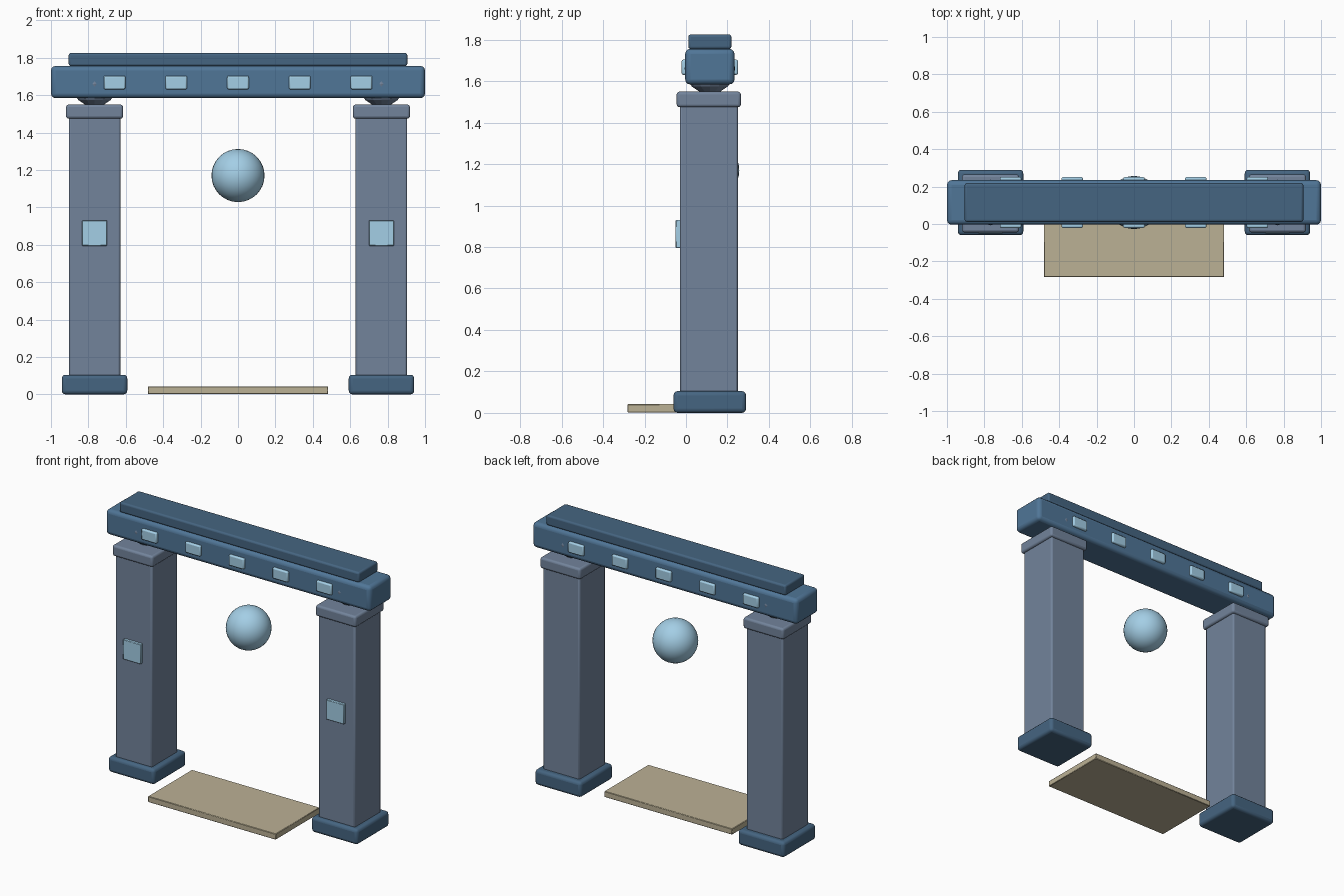
import bpy, math

if "Cube" in bpy.data.objects:
    bpy.data.objects.remove(bpy.data.objects["Cube"])


def material(name, rgb):
    m = bpy.data.materials.new(name)
    m.diffuse_color = (*rgb, 1)
    m.use_nodes = True
    m.node_tree.nodes["Principled BSDF"].inputs["Base Color"].default_value = m.diffuse_color
    return m


NAVY = material("dark_blue", (0.06, 0.13, 0.22))
BLUE = material("beam_blue", (0.08, 0.18, 0.31))
SLATE = material("slate", (0.17, 0.23, 0.33))
GLOW = material("light_blue", (0.37, 0.62, 0.79))
TAN = material("tan", (0.5, 0.44, 0.3))
YC = 0.115  # depth centre of the gate


def box(name, center, size, mat, bevel=0.0, segments=3):
    bpy.ops.mesh.primitive_cube_add(size=1, location=center)
    ob = bpy.context.object
    ob.name = name
    ob.scale = size
    bpy.ops.object.transform_apply(location=False, rotation=False, scale=True)
    ob.data.materials.append(mat)
    if bevel:
        mod = ob.modifiers.new("bevel", 'BEVEL')
        mod.width = bevel
        mod.segments = segments
        bpy.ops.object.shade_smooth_by_angle(angle=math.radians(35))
    return ob


def ball(name, center, radius, segments, rings, mat, smooth):
    bpy.ops.mesh.primitive_uv_sphere_add(segments=segments, ring_count=rings,
                                         radius=radius, location=center)
    ob = bpy.context.object
    ob.name = name
    ob.data.materials.append(mat)
    if smooth:
        bpy.ops.object.shade_smooth()
    return ob


# Two pillars, each with foot, shaft, capital, bearing ball and front panel
for side, s in (("left", -1), ("right", 1)):
    x = s * 0.767
    box(f"{side}_foot", (x, YC, 0.0525), (0.35, 0.35, 0.105), NAVY, 0.02)
    box(f"{side}_shaft", (x, YC - 0.005, 0.785), (0.275, 0.28, 1.40), SLATE, 0.01, 2)
    box(f"{side}_capital", (x, YC - 0.005, 1.512), (0.305, 0.31, 0.075), SLATE, 0.014)
    ball(f"{side}_bearing", (x, YC, 1.66), 0.122, 12, 8, SLATE, False)
    box(f"{side}_panel", (x, -0.035, 0.862), (0.135, 0.03, 0.135), GLOW, 0.003, 1)

# Lintel beam and its cap
box("beam", (0, YC, 1.67), (2.0, 0.238, 0.172), BLUE, 0.025)
box("beam_cap", (0, YC, 1.79), (1.81, 0.208, 0.07), NAVY, 0.012)

# Glowing studs on both faces of the beam
for face, y in (("front", -0.006), ("back", 0.236)):
    for i in range(5):
        box(f"{face}_stud_{i + 1}", (0.33 * (i - 2), y, 1.667),
            (0.115, 0.03, 0.073), GLOW, 0.008, 2)

# Floating orb
ball("orb", (0, YC, 1.17), 0.142, 32, 16, GLOW, True)

# Threshold slab
box("threshold", (0, -0.045, 0.022), (0.965, 0.475, 0.04), TAN, 0.003, 1)
